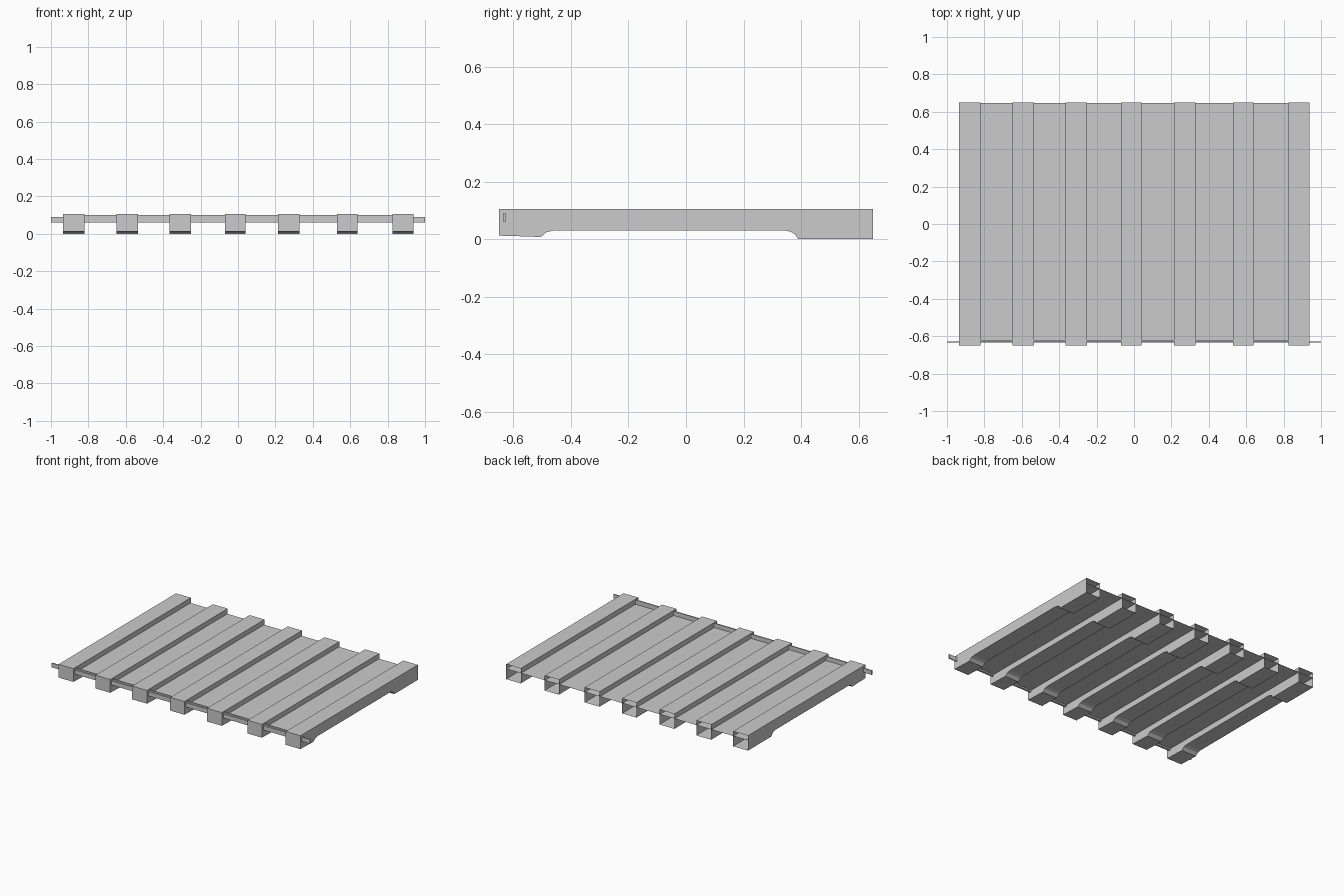
import bpy, bmesh

if "Cube" in bpy.data.objects:
    bpy.data.objects.remove(bpy.data.objects["Cube"])

TOP, DECK, BACK, FRONT = 0.105, 0.07, 0.65, -0.65


def finish(name, bm):
    mesh = bpy.data.meshes.new(name)
    bm.to_mesh(mesh)
    bm.free()
    obj = bpy.data.objects.new(name, mesh)
    bpy.context.collection.objects.link(obj)
    return obj


def box(name, x0, x1, y0, y1, z0, z1):
    bm = bmesh.new()
    bmesh.ops.create_cube(bm, size=1)
    for v in bm.verts:
        v.co = ((x0 + x1) / 2 + v.co.x * (x1 - x0),
                (y0 + y1) / 2 + v.co.y * (y1 - y0),
                (z0 + z1) / 2 + v.co.z * (z1 - z0))
    return finish(name, bm)


# Underside of a runner, front foot to back foot (y, z)
underside = [(FRONT, 0.012), (-0.55, 0.009), (-0.505, 0.007), (-0.495, 0.016),
             (-0.485, 0.024), (-0.46, 0.03), (0.345, 0.03), (0.365, 0.025),
             (0.38, 0.016), (0.39, 0.0), (BACK, 0.0)]


def runner(name, x0, x1):
    # Hollow sheet runner: closed at the front, open at the back
    bm = bmesh.new()
    profile = underside + [(BACK, TOP), (FRONT, TOP)]
    left = [bm.verts.new((x0, y, z)) for y, z in profile]
    right = [bm.verts.new((x1, y, z)) for y, z in profile]
    bm.faces.new(left)
    bm.faces.new(right[::-1])
    n = len(profile)
    for i in range(n):
        if i == len(underside) - 1:      # open back end
            continue
        j = (i + 1) % n
        bm.faces.new((left[j], left[i], right[i], right[j]))
    bmesh.ops.recalc_face_normals(bm, faces=bm.faces[:])
    finish(name, bm)


# Seven runners
spans = [(-0.935, -0.82), (-0.65, -0.535), (-0.365, -0.25), (-0.07, 0.04),
         (0.215, 0.33), (0.53, 0.64), (0.825, 0.938)]
for i, (a, b) in enumerate(spans):
    runner(f"runner_{i + 1}", a, b)

# Deck sheet running through all runners
bm = bmesh.new()
bm.faces.new([bm.verts.new(p) for p in (
    (-0.935, -0.63, DECK), (0.938, -0.63, DECK),
    (0.938, 0.646, DECK), (-0.935, 0.646, DECK))])
finish("deck", bm)

# Front lip sections between neighbouring runners
for i in range(len(spans) - 1):
    box(f"front_lip_{i + 1}", spans[i][1], spans[i + 1][0],
        -0.627, -0.619, 0.06, 0.1)

# Thin front rail with protruding ends
box("front_rail", -1, 1, -0.634, -0.627, 0.06, 0.09)
